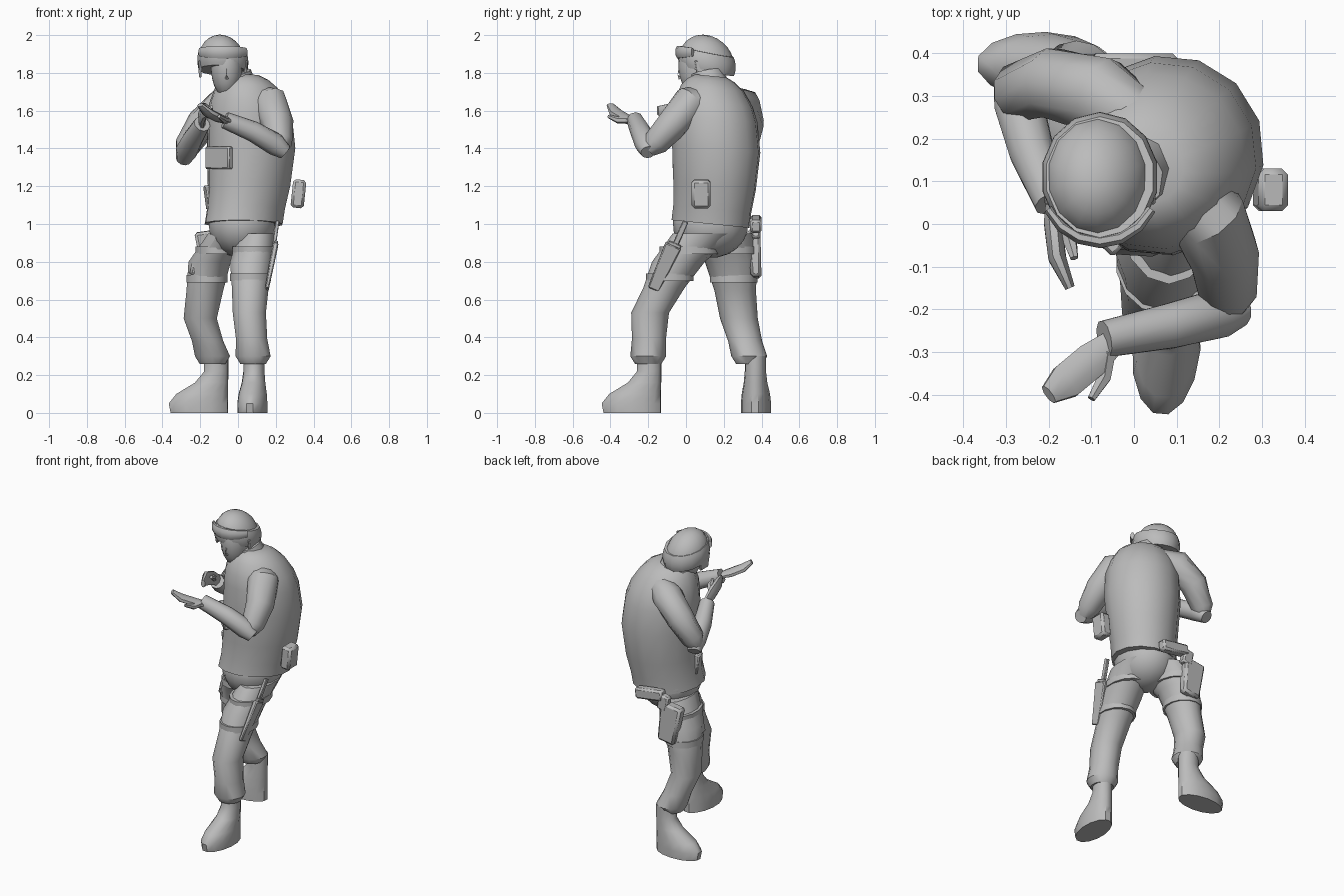
import bpy, bmesh, math
from mathutils import Vector, Matrix, Euler

cube = bpy.data.objects.get("Cube")
if cube:
    bpy.data.objects.remove(cube, do_unlink=True)

grey = bpy.data.materials.new("matte_grey")
grey.use_nodes = True
shade = (.5, .5, .5, 1)
grey.diffuse_color = shade
grey.node_tree.nodes["Principled BSDF"].inputs["Base Color"].default_value = shade

UP = Vector((0, 0, 1))


def finish(name, bm):
    """Turn a bmesh into a smooth shaded object that keeps its sharp edges."""
    bmesh.ops.recalc_face_normals(bm, faces=bm.faces)
    for face in bm.faces:
        face.smooth = True
    for edge in bm.edges:
        if len(edge.link_faces) == 2 and edge.calc_face_angle() > math.radians(40):
            edge.smooth = False
    mesh = bpy.data.meshes.new(name)
    bm.to_mesh(mesh)
    bm.free()
    mesh.materials.append(grey)
    bpy.context.collection.objects.link(bpy.data.objects.new(name, mesh))


def loft(name, rings):
    """Skin a list of equal rings and cap both ends."""
    bm = bmesh.new()
    loops = [[bm.verts.new(point) for point in ring] for ring in rings]
    for low, high in zip(loops, loops[1:]):
        for i in range(len(low)):
            bm.faces.new((low[i - 1], low[i], high[i], high[i - 1]))
    bm.faces.new(loops[0])
    bm.faces.new(loops[-1])
    finish(name, bm)


def ring(centre, across, along, sides=14):
    """An oval around a centre, spanned by two half axes."""
    angles = [math.tau * (i + .5) / sides for i in range(sides)]
    return [centre + across * math.cos(a) + along * math.sin(a) for a in angles]


def level_ring(centre, width, depth, twist=0, slope=0, roll=0):
    """A level oval turned about z, then sloped along y and x."""
    turn = Matrix.Rotation(math.radians(twist), 3, 'Z')
    axes = [turn @ Vector((width, 0, 0)), turn @ Vector((0, depth, 0))]
    return ring(centre, *[axis + UP * (axis.y * slope + axis.x * roll) for axis in axes])


def tube(name, points, radii, flat=1, sides=10):
    """Ovals square to a path; flat scales their height."""
    points = [Vector(p) for p in points]
    rings = []
    for i, (point, radius) in enumerate(zip(points, radii)):
        path = points[min(i + 1, len(points) - 1)] - points[max(i - 1, 0)]
        side = path.cross(UP).normalized()
        up = side.cross(path.normalized())
        rings.append(ring(point, side * radius, up * radius * flat, sides))
    loft(name, rings)


def box(name, at, size, turn=(0, 0, 0), taper=1):
    """A box with cut edges, narrowed towards its bottom."""
    bm = bmesh.new()
    bmesh.ops.create_cube(bm, size=1)
    for vert in bm.verts:
        narrow = taper if vert.co.z < 0 else 1
        vert.co = Vector((vert.co.x * size[0] * narrow, vert.co.y * size[1] * narrow, vert.co.z * size[2]))
    bmesh.ops.bevel(bm, geom=bm.edges[:], offset=min(size) / 5, segments=1, affect='EDGES')
    spin = Euler([math.radians(a) for a in turn]).to_matrix().to_4x4()
    bmesh.ops.transform(bm, matrix=Matrix.Translation(at) @ spin, verts=bm.verts)
    finish(name, bm)


def dome(name, centre, width, depth, height, start, end, slope=0, roll=0):
    """Part of an ellipsoid between two latitudes in degrees."""
    rings = []
    for i in range(7):
        lat = math.radians(start + (end - start) * i / 6)
        middle = Vector(centre) + UP * height * math.sin(lat)
        rings.append(level_ring(middle, width * math.cos(lat), depth * math.cos(lat), 0, slope, roll))
    loft(name, rings)


# Torso: bulges in the middle, flares at the hem, rounds in at the shoulders
torso = []
for t in (0, .1, .25, .5, .7, .8, .9, .95, .98):
    bulge = math.sin(math.pi * t)
    radius = (.19 + .05 * bulge + .03 * (1 - t) ** 8) * math.sqrt(1 - t ** 10)
    centre = Vector((.03 + .04 * bulge, .13 + .03 * bulge, 1 + .8 * t))
    torso.append(level_ring(centre, radius * (.9 + t / 8), radius, -45, -.1))
loft("vest", torso)
dome("hips", (.02, .13, 1), .18, .2, .18, -80, 20)
box("chest_pouch", (-.1, 0, 1.35), (.18, .04, .12), (0, 0, -45))
box("magazine_pouch", (-.15, .1, 1.14), (.07, .04, .13), (8, 0, -75))
box("side_canteen", (.32, .08, 1.16), (.07, .1, .15), (0, 6, 0))
tube("collar", [(0, .13, 1.7), (-.02, .11, 1.8)], [.11, .09])


def leg(side, *joints):
    """Hip, thigh, knee and cuff joints, with two straps on the thigh."""
    hip, thigh, knee, cuff = [Vector(j) for j in joints]
    ankle = cuff - UP * .04
    path = [hip, thigh, thigh.lerp(knee, .5), knee, knee.lerp(cuff, .6), cuff, ankle]
    widths = (.1, .115, .1, .09, .085, .095, .07)
    depths = (.17, .14, .11, .1, .09, .095, .07)
    loft(side + "_leg", [level_ring(*r) for r in zip(path, widths, depths)])
    for label, middle, width, depth in (("upper", hip.lerp(thigh, .6), .114, .157),
                                        ("lower", thigh.lerp(knee, .3), .111, .126)):
        band = [level_ring(middle + UP * h, width, depth) for h in (-.02, .02)]
        loft(f"{side}_{label}_strap", band)


leg("left", (.1, .1, .95), (.07, -.04, .8), (.06, -.19, .53), (.08, -.2, .3))
leg("right", (-.06, .18, .95), (-.15, .24, .8), (-.2, .28, .5), (-.135, .335, .3))


def boot(side, heel, twist):
    """Rings from the sole up to the shaft, all flush with the heel."""
    forward = Matrix.Rotation(math.radians(twist), 3, 'Z') @ Vector((1, 0, 0))
    rings = []
    for z, length in ((0, .31), (.05, .32), (.1, .28), (.16, .18), (.22, .13), (.3, .13)):
        middle = Vector(heel) + UP * z + forward * length / 2
        rings.append(level_ring(middle, length / 2, .04 + length / 8, twist))
    loft(side + "_boot", rings)


boot("left", (.09, -.13, 0), -95)
boot("right", (-.05, .365, 0), 178)

# Knife on the left thigh
box("knife_sheath", (.175, -.12, .77), (.03, .09, .26), (-24, 11, 0), .7)
box("knife_handle", (.2, -.03, .95), (.02, .03, .14), (-24, 8, 0))
box("knife_guard", (.2, -.06, .89), (.02, .07, .02), (-24, 8, 0))

# Pistol and holster on the right hip
box("holster", (-.14, .365, .84), (.15, .07, .25), (3, -8, 0), .8)
box("pistol_slide", (0, .37, 1), (.2, .06, .07), (0, 8, 0))
box("pistol_grip", (-.1, .37, .97), (.07, .05, .1), (0, -12, 0))
box("thigh_pouch", (-.23, .2, .77), (.05, .09, .08), (0, 12, 10))

# Left arm, held out with the palm up
sleeve = (.07, .095, .085, .07, .04)
tube("left_upper_arm", [(.1, .1, 1.66), (.17, .02, 1.64), (.21, -.07, 1.53), (.22, -.16, 1.43), (.22, -.2, 1.39)], sleeve)
cuff = (.04, .06, .055, .045)
tube("left_forearm", [(.25, -.2, 1.38), (.2, -.21, 1.42), (.08, -.24, 1.49), (-.07, -.27, 1.55)], cuff)
palm = (.03, .045, .045, .025)
tube("left_hand", [(-.04, -.27, 1.54), (-.1, -.32, 1.56), (-.16, -.37, 1.59), (-.2, -.4, 1.63)], palm, .5, 8)
thumb = (.02, .018, .01)
tube("left_thumb", [(-.06, -.3, 1.55), (-.07, -.36, 1.55), (-.1, -.41, 1.57)], thumb, 1, 6)

# Right arm, bent with the hand raised on edge
tube("right_upper_arm", [(.02, .24, 1.66), (-.08, .3, 1.63), (-.19, .33, 1.53), (-.27, .31, 1.41), (-.29, .3, 1.36)], sleeve)
tube("right_forearm", [(-.29, .33, 1.34), (-.27, .28, 1.39), (-.24, .17, 1.45), (-.19, .05, 1.53)], cuff)
tube("right_hand", [(-.19, .08, 1.52), (-.19, 0, 1.57), (-.18, -.08, 1.6), (-.15, -.15, 1.6)], [r / 2 for r in palm], 2, 8)
tube("right_thumb", [(-.18, 0, 1.57), (-.15, -.04, 1.6), (-.14, -.08, 1.62)], thumb, 1, 6)

# Head and neck
tube("neck", [(0, .16, 1.68), (-.05, .1, 1.84)], [.07, .07])
dome("face", (-.06, .06, 1.83), .085, .1, .16, -70, 30, -.1)
tube("nose", [(-.06, -.03, 1.83), (-.06, -.045, 1.79), (-.06, -.03, 1.77)], [.008, .015, .01], 1, 6)

# Helmet with its skirt, ear flaps and wraparound goggles
dome("helmet", (-.085, .11, 1.86), .125, .145, .14, 0, 80, -.15, -.1)
dome("helmet_skirt", (-.08, .11, 1.86), .138, .153, .14, -20, 22, -.2, -.05)
for side, sign in (("left", 1), ("right", -1)):
    box(side + "_ear_flap", (.12 * sign - .08, .1, 1.82), (.02, .11, .09), taper=.7)
arc = [math.radians(a) for a in range(-60, 61, 20)]
goggles = [(.14 * math.sin(a) - .08, .11 - .15 * math.cos(a), 1.91) for a in arc]
tube("goggles", goggles, [.006 + .012 * math.cos(a) for a in arc], 2, 8)
